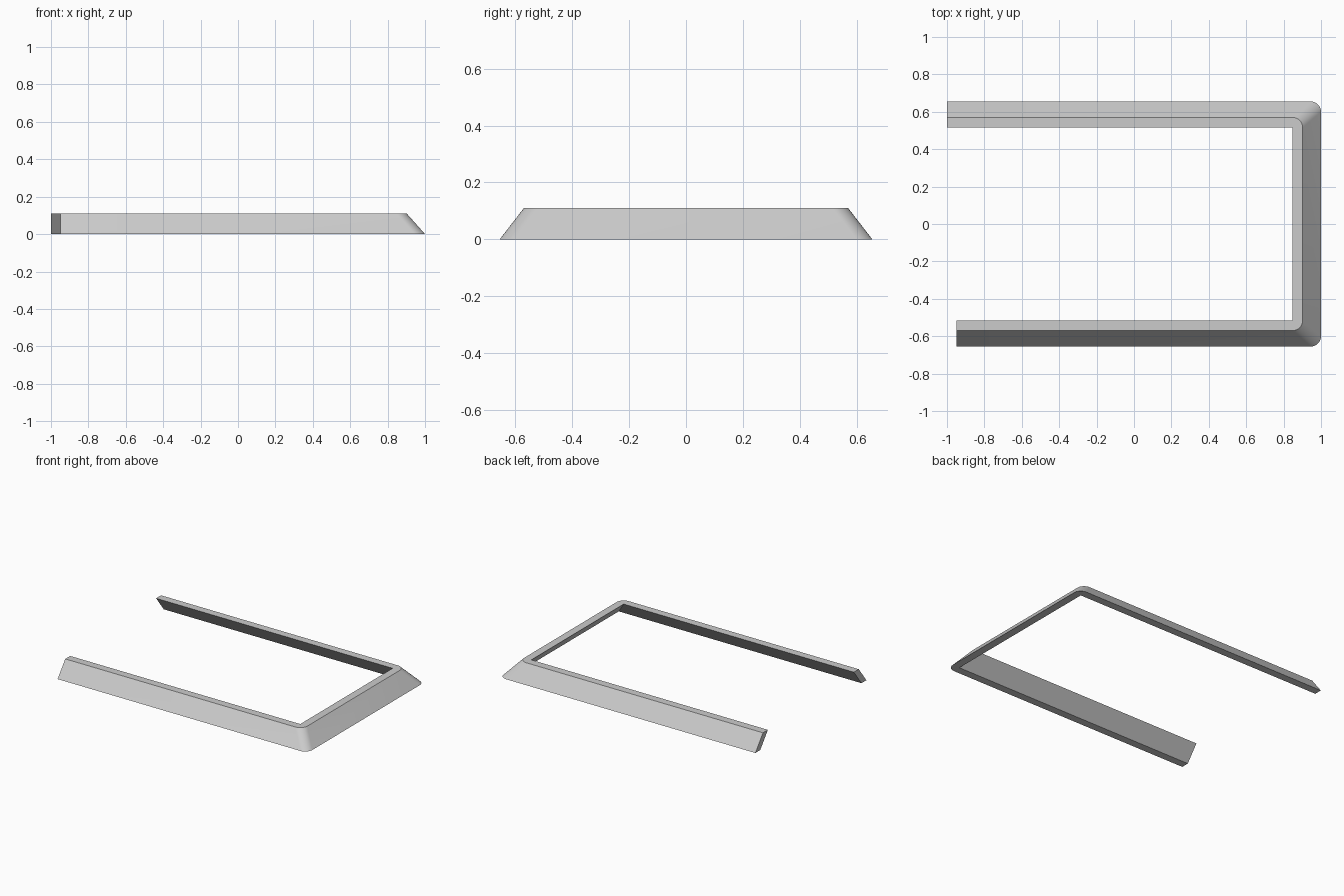
import bpy, bmesh, math

cube = bpy.data.objects.get("Cube")
if cube:
    bpy.data.objects.remove(cube, do_unlink=True)

grey = bpy.data.materials.new("light_grey")
grey.use_nodes = True
colour = (0.6, 0.6, 0.6, 1)
grey.diffuse_color = colour
grey.node_tree.nodes["Principled BSDF"].inputs["Base Color"].default_value = colour

WIDTH = 0.055                  # strip width, also the outer corner radius
BACK_END, FRONT_END = -1.0, -0.95
STEPS = 8


def corner(cx, cy, start):
    """Quarter arc around an inner corner, paired with that sharp corner."""
    angles = [math.radians(start + 90 * i / STEPS) for i in range(STEPS + 1)]
    return [((cx, cy), (cx + WIDTH * math.cos(a), cy + WIDTH * math.sin(a))) for a in angles]


def outline(cx, cy):
    """U-shaped path as (inner, outer) pairs, from the front end to the back end."""
    front = ((FRONT_END, -cy), (FRONT_END, -cy - WIDTH))
    back = ((BACK_END, cy), (BACK_END, cy + WIDTH))
    return [front] + corner(cx, -cy, -90) + corner(cx, cy, 0) + [back]


# Slanted U-shaped rim: a leaning band swept between the bottom and top outlines
bm = bmesh.new()
rings = []
bottom, top = outline(0.945, 0.6), outline(0.847, 0.515)
for (bi, bo), (ti, to) in zip(bottom, top):
    rings.append([bm.verts.new((*p, z)) for p, z in ((bi, 0), (bo, 0), (to, 0.11), (ti, 0.11))])
for a, b in zip(rings, rings[1:]):
    for i in range(4):
        j = (i + 1) % 4
        bm.faces.new((a[i], a[j], b[j], b[i]))
bm.faces.new(rings[0][::-1])
bm.faces.new(rings[-1])
bmesh.ops.remove_doubles(bm, verts=bm.verts, dist=0.0001)
bmesh.ops.recalc_face_normals(bm, faces=bm.faces)

mesh = bpy.data.meshes.new("slanted_rim")
bm.to_mesh(mesh)
bm.free()
mesh.materials.append(grey)
rim = bpy.data.objects.new("slanted_rim", mesh)
bpy.context.collection.objects.link(rim)
bpy.context.view_layer.objects.active = rim
rim.select_set(True)
bpy.ops.object.shade_smooth_by_angle(angle=math.radians(30))
